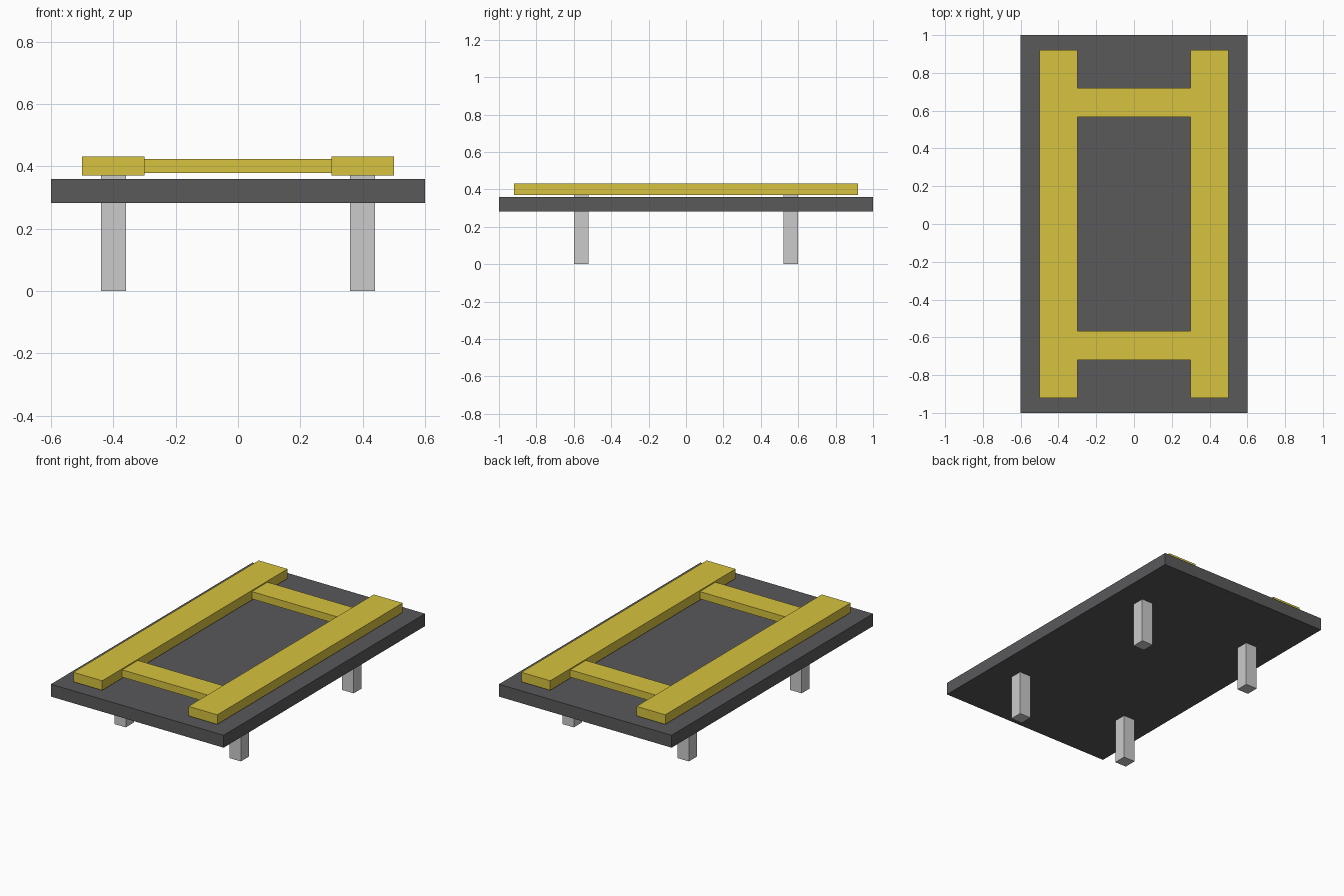
import bpy

if "Cube" in bpy.data.objects:
    bpy.data.objects.remove(bpy.data.objects["Cube"])


def material(name, color):
    mat = bpy.data.materials.new(name)
    mat.diffuse_color = (*color, 1)
    mat.use_nodes = True
    mat.node_tree.nodes["Principled BSDF"].inputs["Base Color"].default_value = mat.diffuse_color
    return mat


def box(name, x, y, z, mat=None):
    """Box spanning the given (min, max) range on each axis."""
    spans = (x, y, z)
    bpy.ops.mesh.primitive_cube_add(size=1, location=[(a + b) / 2 for a, b in spans])
    obj = bpy.context.object
    obj.name = name
    obj.scale = [b - a for a, b in spans]
    bpy.ops.object.transform_apply(location=False, rotation=False, scale=True)
    if mat:
        obj.data.materials.append(mat)
    return obj


def mirrored(sign, low, high):
    return tuple(sorted((sign * low, sign * high)))


yellow = material("yellow_paint", (0.68, 0.54, 0.05))
dark = material("dark_panel", (0.1, 0.1, 0.105))

# Flat panel
box("panel", (-0.6, 0.6), (-1, 1), (0.282, 0.36), dark)

for sx, side in ((-1, "left"), (1, "right")):
    # Long raised rails
    box(f"{side}_rail", mirrored(sx, 0.3, 0.5), (-0.92, 0.92), (0.371, 0.431), yellow)
    # Legs run through the panel up to the rails
    for sy, end in ((-1, "front"), (1, "back")):
        box(f"{end}_{side}_leg", mirrored(sx, 0.36, 0.44),
            mirrored(sy, 0.52, 0.6), (0, 0.4))

# Thinner crossbars between the rails
for sy, end in ((-1, "front"), (1, "back")):
    box(f"{end}_crossbar", (-0.3, 0.3), mirrored(sy, 0.566, 0.721),
        (0.378, 0.424), yellow)
